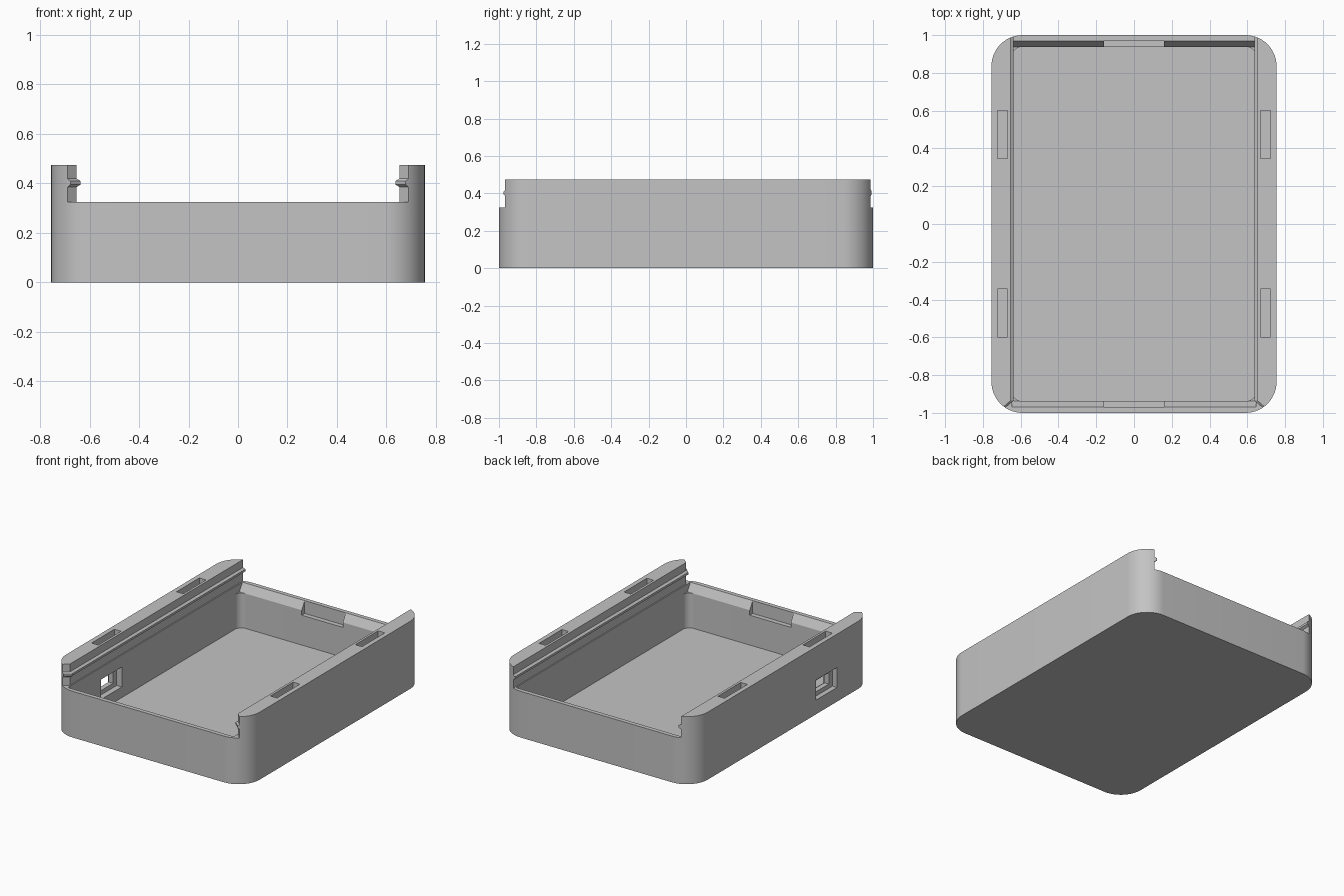
import bpy, bmesh, math

default = bpy.data.objects.get("Cube")
if default:
    bpy.data.objects.remove(default, do_unlink=True)

# Single grey plastic
grey = bpy.data.materials.new("grey_plastic")
grey.use_nodes = True
colour = (0.55, 0.55, 0.55, 1)
grey.diffuse_color = colour
grey.node_tree.nodes["Principled BSDF"].inputs["Base Color"].default_value = colour


def loft(name, sections):
    """Closed solid through matching rings of points."""
    bm = bmesh.new()
    rings = [[bm.verts.new(p) for p in s] for s in sections]
    n = len(rings[0])
    for a, b in zip(rings, rings[1:]):
        for i in range(n):
            j = (i + 1) % n
            bm.faces.new((a[i], a[j], b[j], b[i]))
    bm.faces.new(rings[0])
    bm.faces.new(rings[-1])
    bmesh.ops.recalc_face_normals(bm, faces=bm.faces)
    mesh = bpy.data.meshes.new(name)
    bm.to_mesh(mesh)
    bm.free()
    mesh.materials.append(grey)
    obj = bpy.data.objects.new(name, mesh)
    bpy.context.collection.objects.link(obj)
    return obj


def rounded_block(name, hx, hy, r, z0, z1, steps=14):
    ring = []
    for q, (sx, sy) in enumerate(((1, 1), (-1, 1), (-1, -1), (1, -1))):
        for i in range(steps + 1):
            a = math.pi / 2 * (q + i / steps)
            ring.append((sx * (hx - r) + r * math.cos(a),
                         sy * (hy - r) + r * math.sin(a)))
    return loft(name, [[(x, y, z) for x, y in ring] for z in (z0, z1)])


def box(name, x0, x1, y0, y1, z0, z1):
    return loft(name, [[(x0, y0, z), (x1, y0, z), (x1, y1, z), (x0, y1, z)]
                       for z in (z0, z1)])


# Main tray body
tray = rounded_block("case_tray", 0.755, 1.0, 0.165, 0, 0.475)

# Inner cavity
cutters = [rounded_block("cavity_cutter", 0.645, 0.937, 0.05, 0.025, 0.345)]

# Sliding lid channel with a rail bump, flared at the front
half = [(0.653, 0.325), (0.653, 0.385), (0.637, 0.395),
        (0.637, 0.41), (0.653, 0.42), (0.653, 0.6)]


def channel(y, flare):
    right = [(x + flare, y, z) for x, z in half]
    return right + [(-x, y, z) for x, y, z in reversed(right)]


cutters.append(loft("lid_channel_cutter", [
    channel(-1.05, 0.04), channel(-0.97, 0.04), channel(-0.935, 0), channel(1.05, 0)]))

# Sloped inner lip on both end walls
lip = [(0.937, 0.27), (0.97, 0.325), (0.97, 0.35)]
lip += [(-y, z) for y, z in reversed(lip)]
cutters.append(loft("lip_cutter", [[(x, y, z) for y, z in lip] for x in (-0.645, 0.645)]))

# Latch notches in the end walls
cutters.append(box("notch_cutter", -0.16, 0.16, -0.97, 0.97, 0.235, 0.36))

# Shallow slots in the top of the side walls
for s in (-1, 1):
    for c in (-0.47, 0.475):
        xs = sorted((s * 0.67, s * 0.722))
        cutters.append(box("slot_cutter", *xs, c - 0.127, c + 0.127, 0.415, 0.5))

# Stepped port opening in one side wall
cutters.append(box("port_outer_cutter", -0.8, -0.72, -0.60, -0.37, 0.10, 0.24))
cutters.append(box("port_inner_cutter", -0.685, -0.6, -0.60, -0.37, 0.10, 0.24))
cutters.append(box("port_hole_cutter", -0.78, -0.62, -0.56, -0.41, 0.13, 0.21))

# Apply the cuts
bpy.ops.object.select_all(action='DESELECT')
bpy.context.view_layer.objects.active = tray
tray.select_set(True)
for cutter in cutters:
    cutter.hide_render = True
    mod = tray.modifiers.new("cut", 'BOOLEAN')
    mod.operation = 'DIFFERENCE'
    mod.solver = 'EXACT'
    mod.object = cutter
    bpy.ops.object.modifier_apply(modifier=mod.name)
    bpy.data.objects.remove(cutter, do_unlink=True)

bpy.ops.object.shade_smooth_by_angle(angle=math.radians(25))
